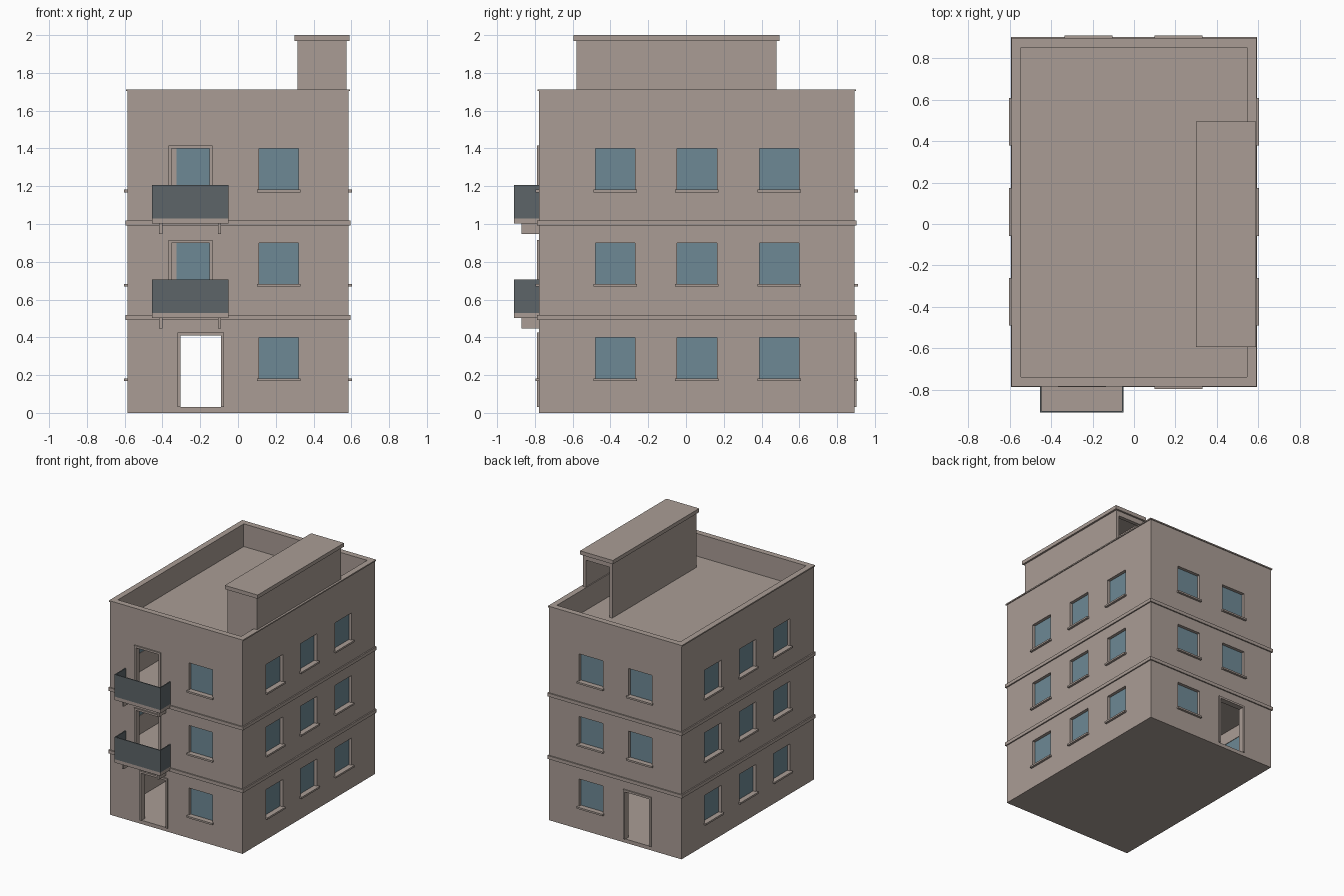
import bpy, bmesh
from mathutils import Vector

cube = bpy.data.objects.get("Cube")
if cube:
    bpy.data.objects.remove(cube)


def material(name, rgb):
    m = bpy.data.materials.new(name)
    m.use_nodes = True
    m.diffuse_color = (*rgb, 1)
    m.node_tree.nodes["Principled BSDF"].inputs["Base Color"].default_value = (*rgb, 1)
    return m


PLASTER = material("warm grey plaster", (0.40, 0.335, 0.30))
GLASS = material("blue glass", (0.155, 0.25, 0.30))
RAIL = material("dark railing", (0.11, 0.13, 0.14))


def build(name, boxes, mat):
    """One object made of boxes given as (x0, x1, y0, y1, z0, z1)."""
    bm = bmesh.new()
    for x0, x1, y0, y1, z0, z1 in boxes:
        lo, hi = Vector((x0, y0, z0)), Vector((x1, y1, z1))
        for v in bmesh.ops.create_cube(bm, size=1)["verts"]:
            v.co = (lo + hi) / 2 + v.co * (hi - lo)
    mesh = bpy.data.meshes.new(name)
    bm.to_mesh(mesh)
    bm.free()
    mesh.materials.append(mat)
    ob = bpy.data.objects.new(name, mesh)
    bpy.context.collection.objects.link(ob)
    return ob


def cut(ob, boxes):
    """Subtract boxes from an object for good."""
    cutter = build("cutter", boxes, PLASTER)
    cutter.hide_render = True
    mod = ob.modifiers.new("cut", "BOOLEAN")
    mod.operation, mod.solver, mod.object = "DIFFERENCE", "EXACT", cutter
    bpy.context.view_layer.objects.active = ob
    bpy.ops.object.modifier_apply(modifier=mod.name)
    bpy.data.objects.remove(cutter)


def ring(out, inn, z0, z1):
    """Four boxes running round the outside walls."""
    return [(-W - out, W + out, F - out, F + inn, z0, z1),
            (-W - out, W + out, B - inn, B + out, z0, z1),
            (-W - out, -W + inn, F + inn, B - inn, z0, z1),
            (W - inn, W + out, F + inn, B - inn, z0, z1)]


def on_wall(side, a0, a1, d0, d1, z0, z1):
    """Box on a wall: a runs along it, d is distance outwards from its face."""
    if side == "front":
        return (a0, a1, F - d1, F - d0, z0, z1)
    if side == "back":
        return (a0, a1, B + d0, B + d1, z0, z1)
    if side == "left":
        return (W + d0, W + d1, a0, a1, z0, z1)
    return (-W - d1, -W - d0, a0, a1, z0, z1)


def door_frame(side, a0, a1, z0, z1, t):
    return [on_wall(side, a0 - t, a0, -0.03, 0.01, z0, z1 + t),
            on_wall(side, a1, a1 + t, -0.03, 0.01, z0, z1 + t),
            on_wall(side, a0, a1, -0.03, 0.01, z1, z1 + t)]


W, F, B = 0.585, -0.778, 0.892      # half width, front face, back face
WALL, TOP = 0.037, 1.713
LEVELS = (0, 0.5, 1.0)
SLAB = 0.03

# Window and door positions
windows, doors = [], []
for i, z in enumerate(LEVELS):
    spots = [("front", 0.215), ("back", 0.215)]
    spots += [(s, y) for s in ("left", "right") for y in (-0.375, 0.058, 0.494)]
    if i:
        spots.append(("back", -0.22))
        doors.append(("front", -0.352, -0.15, z + SLAB, z + 0.4, 0.016))
    else:
        doors += [(s, -0.305, -0.09, z + SLAB, z + 0.41, 0.016) for s in ("front", "back")]
    windows += [(s, a - 0.105, a + 0.105, z + 0.178, z + 0.4) for s, a in spots]

# Hollow body: one room per floor and a sunken roof terrace
body = build("building_walls", [(-W, W, F, B, 0, TOP - 0.01)], PLASTER)
inner = (-W + WALL, W - WALL, F + WALL, B - WALL)
cut(body, [(*inner, z + SLAB, z + 0.5) for z in LEVELS] + [(*inner, 1.5 + SLAB, 2)])
cut(body, [on_wall(s, a0, a1, -0.06, 0.05, z0, z1) for s, a0, a1, z0, z1 in windows]
    + [on_wall(s, a0, a1, -0.06, 0.05, z0, z1) for s, a0, a1, z0, z1, t in doors])

# Panes, sills and door frames
build("window_panes", [on_wall(s, a0, a1, -0.033, -0.025, z0, z1)
                       for s, a0, a1, z0, z1 in windows], GLASS)
build("window_sills", [on_wall(s, a0 - 0.01, a1 + 0.01, -0.024, 0.018, z0 - 0.01, z0 + 0.004)
                       for s, a0, a1, z0, z1 in windows], PLASTER)
build("door_frames", [b for d in doors for b in door_frame(*d)], PLASTER)

# Floor bands and parapet coping
for z in LEVELS[1:]:
    build("floor_band", ring(0.01, 0.01, z - 0.008, z + 0.019), PLASTER)
build("parapet_coping", ring(0.007, 0.04, TOP - 0.01, TOP), PLASTER)

# Balconies with brackets and solid railings
X0, X1, Y0 = -0.455, -0.05, -0.91
for z in LEVELS[1:]:
    build("balcony_slab", [(X0, X1, Y0, F, z + 0.003, z + SLAB)], PLASTER)
    build("balcony_brackets", [(x, x + 0.016, -0.87, F, z - 0.052, z + 0.003)
                               for x in (-0.417, -0.106)], PLASTER)
    z0, z1, t = z + SLAB, z + 0.207, 0.008
    build("balcony_railing", [(X0, X1, Y0, Y0 + t, z0, z1),
                              (X0, X0 + t, Y0 + t, F, z0, z1),
                              (X1 - t, X1, Y0 + t, F, z0, z1)], RAIL)

# Stair head on the roof, open towards the back
head = build("stair_head", [(0.315, 0.575, -0.58, 0.48, 1.51, 1.97)], PLASTER)
cut(head, [(0.337, 0.553, -0.558, 0.45, 1.53, 1.95)])
cut(head, [(0.34, 0.55, 0.4, 0.6, 1.53, 1.93)])
build("stair_head_roof", [(0.30, 0.59, -0.595, 0.495, 1.97, 2.0)], PLASTER)
